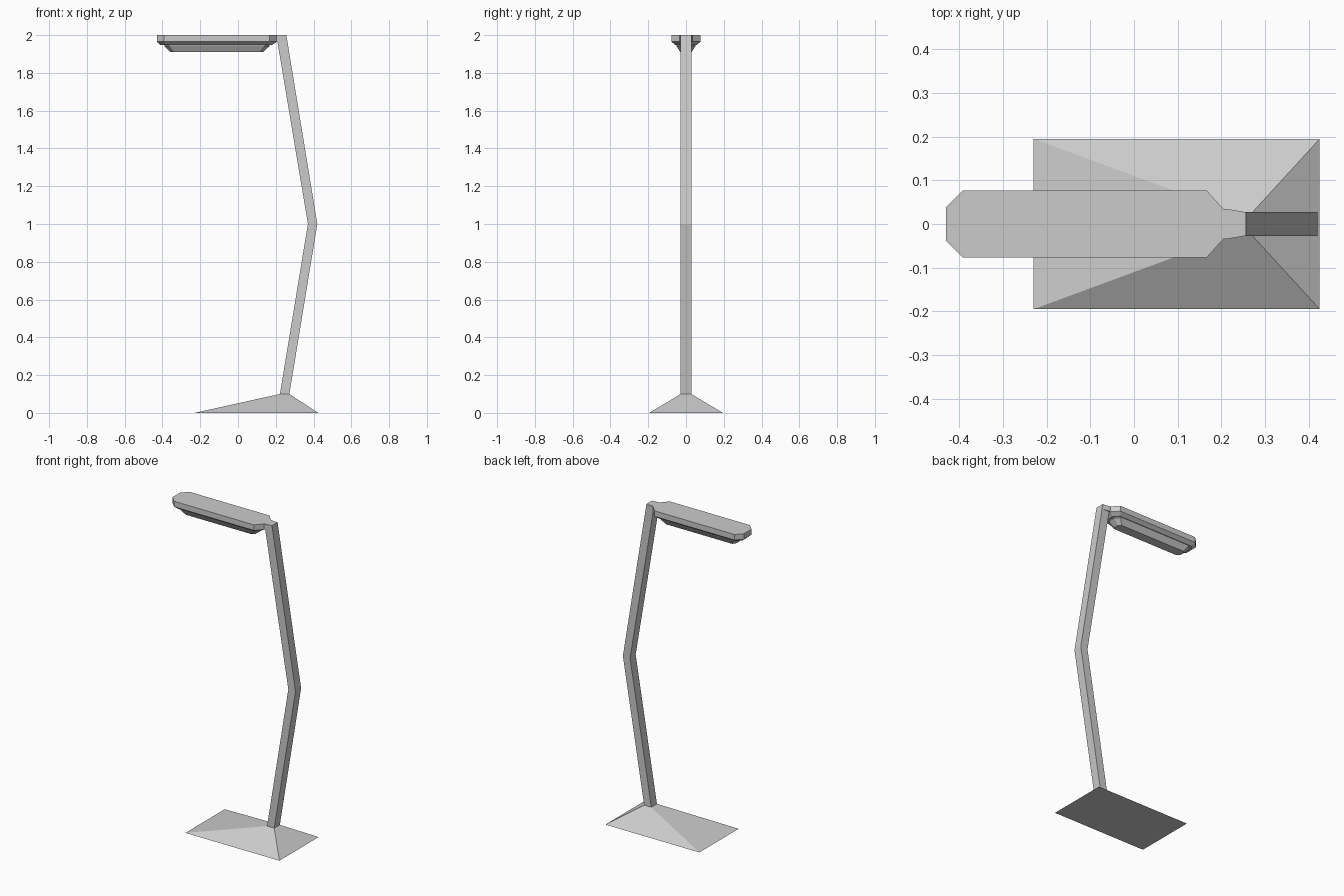
import bpy, bmesh

if "Cube" in bpy.data.objects:
    bpy.data.objects.remove(bpy.data.objects["Cube"])


def loft(name, rings):
    """Skin a closed solid through rings of equal point count."""
    bm = bmesh.new()
    loops = [[bm.verts.new(p) for p in ring] for ring in rings]
    n = len(loops[0])
    for a, b in zip(loops, loops[1:]):
        for i in range(n):
            j = (i + 1) % n
            bm.faces.new((a[i], a[j], b[j], b[i]))
    bm.faces.new(loops[0])
    bm.faces.new(loops[-1])
    bmesh.ops.recalc_face_normals(bm, faces=bm.faces)
    mesh = bpy.data.meshes.new(name)
    bm.to_mesh(mesh)
    bm.free()
    obj = bpy.data.objects.new(name, mesh)
    bpy.context.collection.objects.link(obj)
    return obj


def rect(x0, x1, y, z):
    return [(x0, -y, z), (x1, -y, z), (x1, y, z), (x0, y, z)]


def octagon(x0, x1, y, z, cut, tip):
    """Long bar outline with chamfered ends; tip is the half width at x1."""
    half = [(x0, y - cut), (x0 + cut, y), (x1 - cut, y), (x1, tip)]
    return [(a, -b, z) for a, b in half] + [(a, b, z) for a, b in reversed(half)]


# Flared foot and bent post, one continuous skin
loft("base_and_post", [
    rect(-0.23, 0.425, 0.195, 0.0),
    rect(0.222, 0.272, 0.028, 0.1),
    rect(0.37, 0.42, 0.028, 1.0),
    rect(0.203, 0.256, 0.028, 2.0),
])

# Lamp head: flat top, straight rim, sloped underside
loft("lamp_head", [
    octagon(-0.43, 0.205, 0.077, 2.0, 0.039, 0.034),
    octagon(-0.43, 0.205, 0.077, 1.965, 0.039, 0.034),
    octagon(-0.41, 0.18, 0.055, 1.947, 0.03, 0.025),
])

# Tapered light panel under the head
loft("light_panel", [
    octagon(-0.39, 0.167, 0.05, 1.95, 0.025, 0.025),
    octagon(-0.39, 0.167, 0.05, 1.942, 0.025, 0.025),
    octagon(-0.357, 0.132, 0.03, 1.91, 0.015, 0.015),
])

# Short neck joining head and post
loft("neck", [
    [(0.195, -0.034, z), (0.215, -0.034, z), (0.25, -0.028, z),
     (0.25, 0.028, z), (0.215, 0.034, z), (0.195, 0.034, z)]
    for z in (1.967, 1.999)
])
